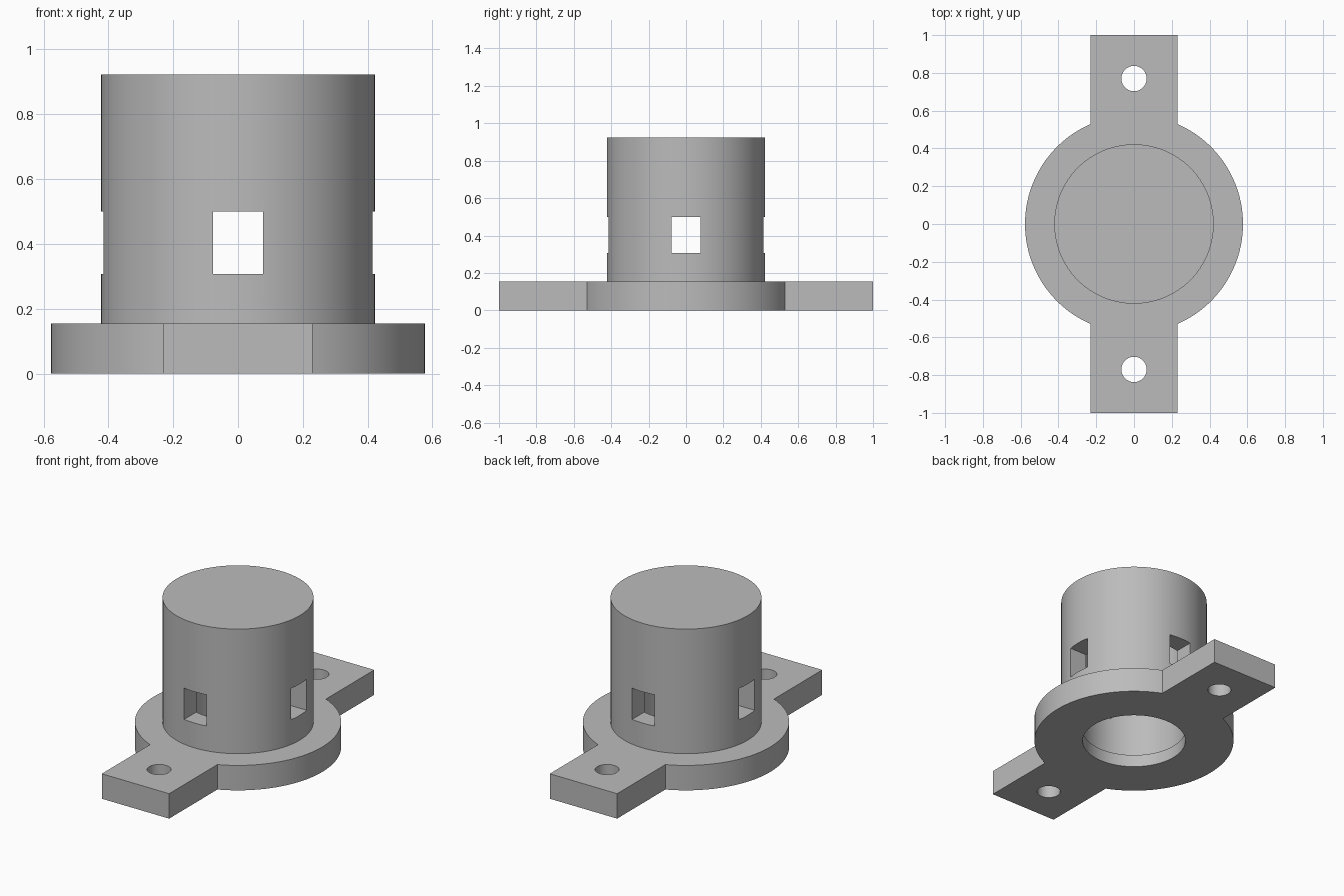
import bpy, bmesh
from math import sin, cos, asin, pi, radians

cube = bpy.data.objects.get("Cube")
if cube:
    bpy.data.objects.remove(cube, do_unlink=True)

BASE_R, BASE_H = 0.577, 0.154
ARM_W, ARM_END = 0.23, 1.0
SLEEVE_R, SLEEVE_H = 0.422, 0.923
BORE_R, CAVITY_R = 0.298, 0.307
SEGMENTS = 128

grey = bpy.data.materials.new("plain grey")
grey.use_nodes = True
colour = (0.5, 0.5, 0.5, 1)
grey.diffuse_color = colour
grey.node_tree.nodes["Principled BSDF"].inputs["Base Color"].default_value = colour


def prism(name, outline, z0, z1):
    """Extrude a closed xy outline from z0 to z1."""
    bm = bmesh.new()
    face = bm.faces.new([bm.verts.new((x, y, z0)) for x, y in outline])
    top = bmesh.ops.extrude_face_region(bm, geom=[face])["geom"]
    verts = [v for v in top if isinstance(v, bmesh.types.BMVert)]
    bmesh.ops.translate(bm, verts=verts, vec=(0, 0, z1 - z0))
    bmesh.ops.recalc_face_normals(bm, faces=bm.faces)
    mesh = bpy.data.meshes.new(name)
    bm.to_mesh(mesh)
    bm.free()
    mesh.materials.append(grey)
    obj = bpy.data.objects.new(name, mesh)
    bpy.context.collection.objects.link(obj)
    return obj


def arc(radius, start, end, steps):
    angles = [start + (end - start) * i / steps for i in range(steps + 1)]
    return [(radius * cos(a), radius * sin(a)) for a in angles]


def cylinder(name, radius, z0, z1, y=0, steps=SEGMENTS):
    ring = arc(radius, 0, 2 * pi, steps)[:-1]
    return prism(name, [(px, py + y) for px, py in ring], z0, z1)


def box(name, hx, hy, z0, z1):
    return prism(name, [(-hx, -hy), (hx, -hy), (hx, hy), (-hx, hy)], z0, z1)


def combine(target, other, operation):
    other.hide_render = True
    mod = target.modifiers.new(operation, "BOOLEAN")
    mod.operation, mod.solver, mod.object = operation, "EXACT", other
    bpy.context.view_layer.objects.active = target
    bpy.ops.object.modifier_apply(modifier=mod.name)
    bpy.data.objects.remove(other, do_unlink=True)


# Round flange with two mounting arms, as one outline
half = pi / 2 - asin(ARM_W / BASE_R)
right_side = arc(BASE_R, -half, half, SEGMENTS // 2)
outline = right_side + [(ARM_W, ARM_END), (-ARM_W, ARM_END)]
outline += [(-x, -y) for x, y in right_side] + [(-ARM_W, -ARM_END), (ARM_W, -ARM_END)]
body = prism("flanged_sleeve", outline, 0, BASE_H)

# Capped sleeve
combine(body, cylinder("sleeve", SLEEVE_R, BASE_H / 2, SLEEVE_H), "UNION")

# Bore with a small lip at the bottom, closed at the top
combine(body, cylinder("bore", BORE_R, -0.1, 0.2), "DIFFERENCE")
combine(body, cylinder("cavity", CAVITY_R, BASE_H / 2, 0.808), "DIFFERENCE")

# Four side windows
combine(body, box("window_x", 0.6, 0.077, 0.307, 0.5), "DIFFERENCE")
combine(body, box("window_y", 0.077, 0.6, 0.307, 0.5), "DIFFERENCE")

# Screw holes in the arms
for side in (-1, 1):
    hole = cylinder("screw_hole", 0.067, -0.1, 0.3, side * 0.77, SEGMENTS // 2)
    combine(body, hole, "DIFFERENCE")

bpy.ops.object.select_all(action="DESELECT")
body.select_set(True)
bpy.context.view_layer.objects.active = body
bpy.ops.object.shade_smooth_by_angle(angle=radians(25))
